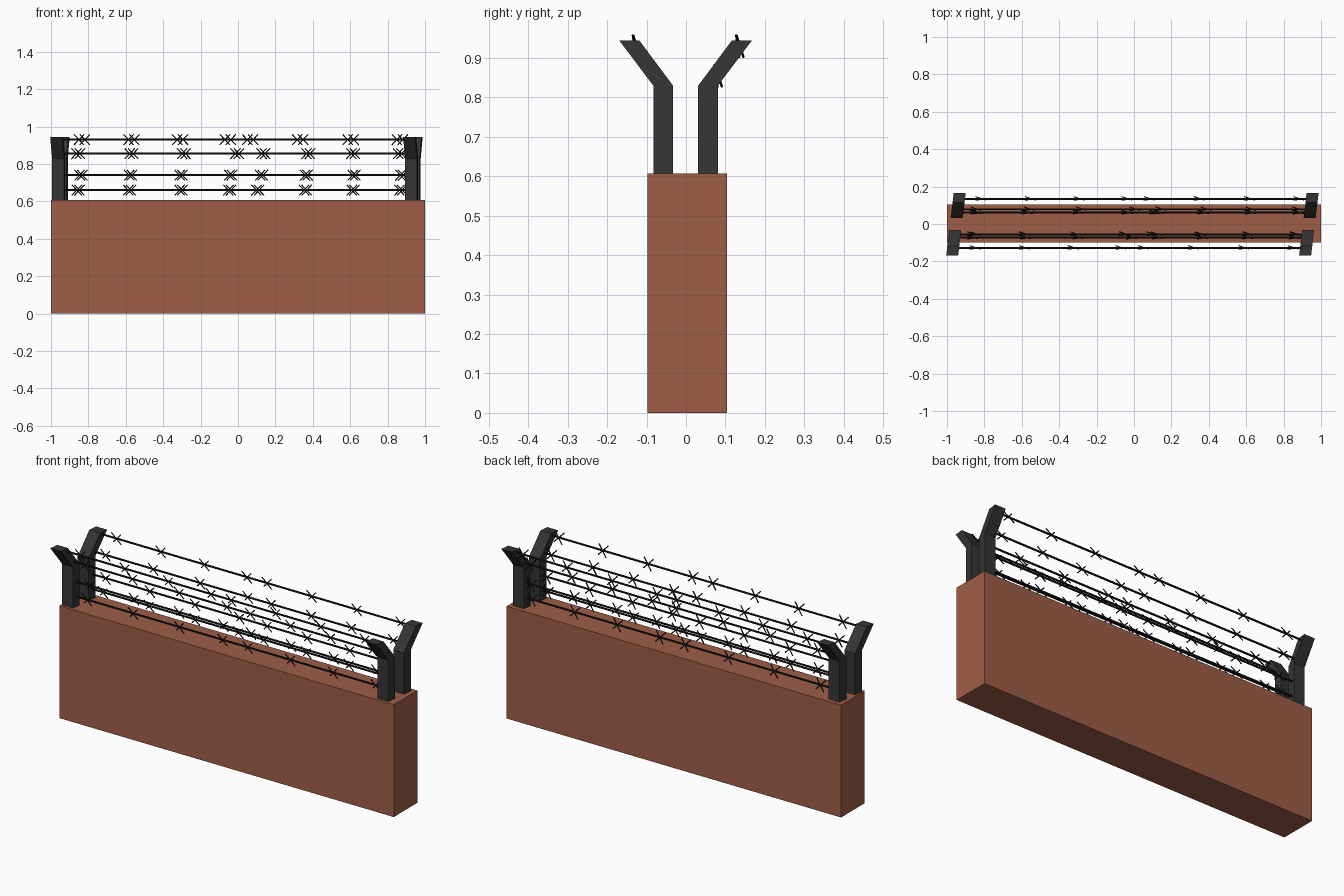
import bpy, bmesh, math
from mathutils import Vector

if "Cube" in bpy.data.objects:
    bpy.data.objects.remove(bpy.data.objects["Cube"])


def material(name, rgb):
    m = bpy.data.materials.new(name)
    m.diffuse_color = (*rgb, 1)
    m.use_nodes = True
    m.node_tree.nodes["Principled BSDF"].inputs["Base Color"].default_value = m.diffuse_color
    return m


BRICK = material("brick_red", (0.345, 0.112, 0.063))
POST = material("dark_grey", (0.036, 0.036, 0.036))
WIRE = material("wire_black", (0.010, 0.010, 0.010))
SKEW = 0.12  # the posts and wires run slightly skewed: x shifts with y


def finish(name, bm, mat):
    bmesh.ops.recalc_face_normals(bm, faces=bm.faces)
    me = bpy.data.meshes.new(name)
    bm.to_mesh(me)
    bm.free()
    me.materials.append(mat)
    ob = bpy.data.objects.new(name, me)
    bpy.context.collection.objects.link(ob)
    return ob


def rod(bm, a, b, r, sides):
    # thin closed cylinder between two points
    a, b = Vector(a), Vector(b)
    d = b - a
    mat = d.to_track_quat('Z', 'Y').to_matrix().to_4x4()
    mat.translation = (a + b) / 2
    bmesh.ops.create_cone(bm, cap_ends=True, segments=sides, radius1=r,
                          radius2=r, depth=d.length, matrix=mat)


# Brick wall
bm = bmesh.new()
bmesh.ops.create_cube(bm, size=1)
for v in bm.verts:
    v.co = (v.co.x * 2, v.co.y * 0.202 + 0.003, (v.co.z + 0.5) * 0.607)
finish("wall", bm, BRICK)

# Bent posts, leaning outward at the top
PROFILE = [(0.032, 0.60), (0.082, 0.60), (0.082, 0.83),
           (0.168, 0.944), (0.117, 0.944), (0.032, 0.83)]
for side, sy in (("front", -1), ("back", 1)):
    for end, xc in (("left", -0.952), ("right", 0.935)):
        bm = bmesh.new()
        rings = [[bm.verts.new((xc + dx + SKEW * sy * y, sy * y - 0.001, z))
                  for y, z in PROFILE] for dx in (-0.032, 0.032)]
        n = len(PROFILE)
        for i in range(n):
            j = (i + 1) % n
            bm.faces.new((rings[0][i], rings[0][j], rings[1][j], rings[1][i]))
        for ring in rings:
            # vertical part and bent part as separate end faces
            bm.faces.new([ring[k] for k in (0, 1, 2, 5)])
            bm.faces.new([ring[k] for k in (2, 3, 4, 5)])
        finish(f"{side}_{end}_post", bm, POST)

# Wires: height, distance from the centre, barb positions along x
ROWS = [
    (0.930, 0.131, (-0.835, -0.570, -0.310, -0.055, 0.065, 0.332, 0.602, 0.865)),
    (0.855, 0.076, (-0.855, -0.570, -0.290, -0.005, 0.135, 0.375, 0.615, 0.865)),
    (0.740, 0.058, (-0.840, -0.575, -0.305, -0.040, 0.125, 0.365, 0.620, 0.875)),
    (0.660, 0.058, (-0.855, -0.580, -0.305, -0.045, 0.105, 0.360, 0.615, 0.870)),
]
for side, sy in (("front", -1), ("back", 1)):
    for k, (z, dist, barbs) in enumerate(ROWS):
        y = sy * dist + 0.003
        shift = SKEW * y
        bm = bmesh.new()
        rod(bm, (-0.95 + shift, y, z), (0.935 + shift, y, z), 0.0052, 8)
        finish(f"{side}_wire_{k + 1}", bm, WIRE)
        # crossed barbs, tilted a little out of the wire plane
        bm = bmesh.new()
        for x in barbs:
            for s, t in ((1, 0.009), (-1, 0.004)):
                a = Vector((s * 0.027, -t, 0.028))
                c = Vector((x + shift, y + s * 0.003, z))
                rod(bm, c + a, c - a, 0.003, 6)
        finish(f"{side}_barbs_{k + 1}", bm, WIRE)
